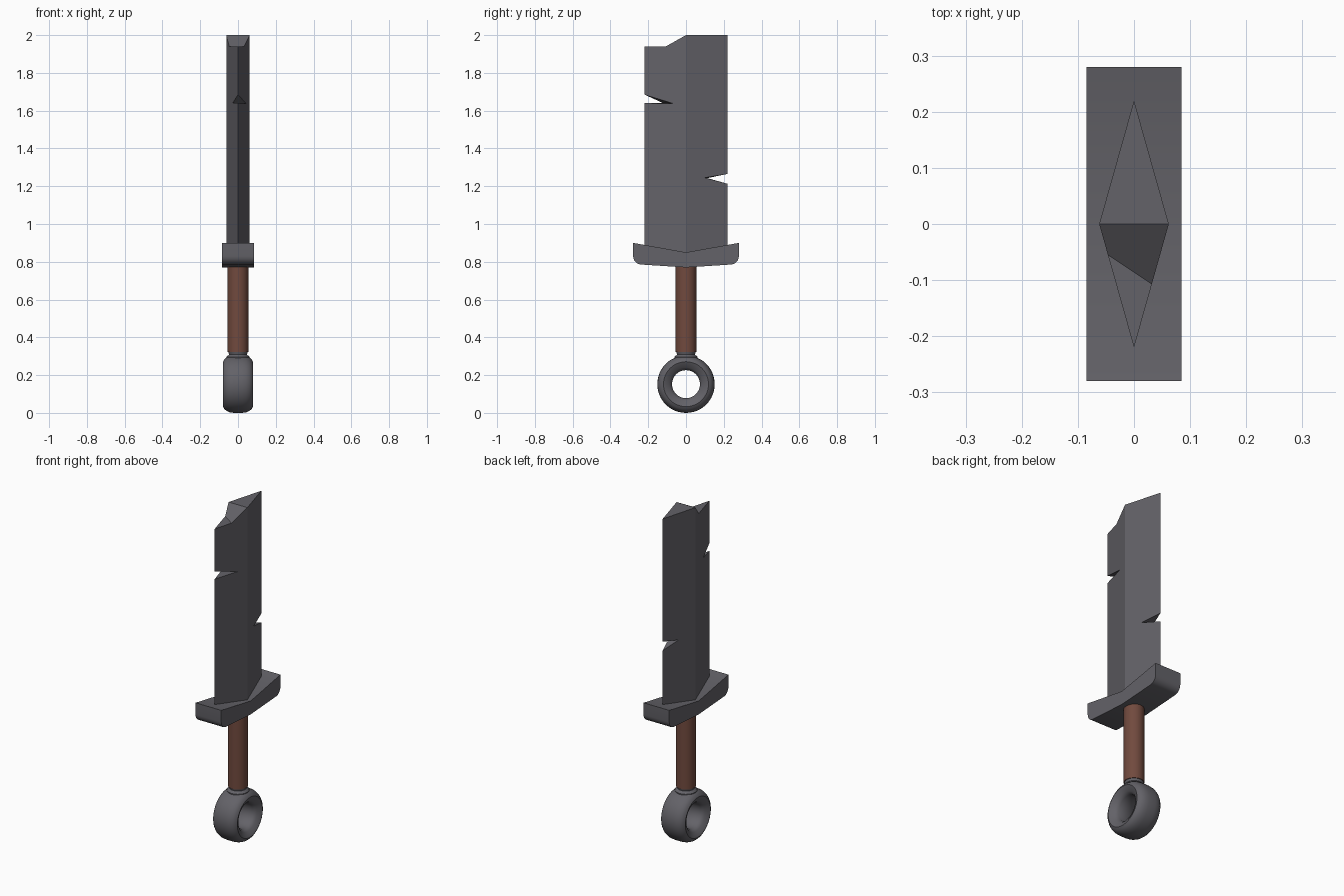
import bpy, bmesh, math
from mathutils import Vector

if "Cube" in bpy.data.objects:
    bpy.data.objects.remove(bpy.data.objects["Cube"])


def material(name, color):
    m = bpy.data.materials.new(name)
    m.diffuse_color = (*color, 1)
    m.use_nodes = True
    m.node_tree.nodes["Principled BSDF"].inputs["Base Color"].default_value = m.diffuse_color
    return m


STEEL = material("dark steel", (0.125, 0.122, 0.138))
LEATHER = material("brown leather", (0.165, 0.068, 0.048))


def finish(name, bm, mat, smooth=None):
    bmesh.ops.remove_doubles(bm, verts=bm.verts, dist=1e-5)
    bmesh.ops.recalc_face_normals(bm, faces=bm.faces)
    me = bpy.data.meshes.new(name)
    bm.to_mesh(me)
    bm.free()
    me.materials.append(mat)
    if smooth:
        me.shade_smooth()
        me.set_sharp_from_angle(angle=math.radians(smooth))
    ob = bpy.data.objects.new(name, me)
    bpy.context.collection.objects.link(ob)
    return ob


def lathe(name, profile, axis, center, steps, mat, closed=False, smooth=35):
    """Spin (along-axis, radius) points around the x or z axis."""
    bm = bmesh.new()
    rings = []
    for i in range(steps):
        a = 2 * math.pi * i / steps
        u, v = math.cos(a), math.sin(a)
        rings.append([bm.verts.new(Vector(center) + (
            Vector((h, r * u, r * v)) if axis == "x" else Vector((r * u, r * v, h))))
            for h, r in profile])
    n = len(profile)
    for i in range(steps):
        a, b = rings[i], rings[(i + 1) % steps]
        for j in range(n if closed else n - 1):
            k = (j + 1) % n
            bm.faces.new((a[j], b[j], b[k], a[k]))
    if not closed:
        bm.faces.new([r[0] for r in rings])
        bm.faces.new([r[-1] for r in rings])
    return finish(name, bm, mat, smooth)


# Blade: diamond section, with a chip in each edge and a broken tip
W, T, BASE = 0.22, 0.062, 0.82


def on_blade(side, y, z):
    return (side * T * (1 - abs(y) / W), y, z)


bm = bmesh.new()


def face(*pts):
    bm.faces.new([bm.verts.new(p) for p in pts])


front_chip = {1: (-0.065, 1.637), -1: (-0.125, 1.642)}
back_chip = {1: (0.10, 1.245), -1: (0.112, 1.243)}
tip_break = {1: (-0.107, 1.94), -1: (-0.055, 1.94)}
for s in (1, -1):
    face(*[on_blade(s, y, z) for y, z in (
        (0, BASE), (-W, BASE), (-W, 1.64), front_chip[s], (-W, 1.685),
        (-W, 1.94), tip_break[s], (0, 2))])
    face(*[on_blade(s, y, z) for y, z in (
        (0, BASE), (W, BASE), (W, 1.213), back_chip[s], (W, 1.265), (W, 2), (0, 2))])
for edge, z, inner in ((-W, 1.64, front_chip), (-W, 1.685, front_chip),
                       (W, 1.213, back_chip), (W, 1.265, back_chip),
                       (-W, 1.94, tip_break)):
    face((0, edge, z), on_blade(1, *inner[1]), on_blade(-1, *inner[-1]))
face(on_blade(1, *tip_break[1]), (T, 0, 2), (-T, 0, 2), on_blade(-1, *tip_break[-1]))
face((0, W, 2), (T, 0, 2), (-T, 0, 2))
face((0, -W, BASE), (T, 0, BASE), (0, W, BASE), (-T, 0, BASE))
finish("blade", bm, STEEL)

# Cross guard: shallow V profile with rounded lower corners
half = [(0.28, 0.9)]
for i in range(6):
    a = math.radians(-80 * i / 5)
    half.append((0.235 + 0.045 * math.cos(a), 0.83 + 0.045 * math.sin(a)))
outline = [(0, 0.85)] + half + [(0, 0.77)] + [(-y, z) for y, z in reversed(half)]
bm = bmesh.new()
f = bm.faces.new([bm.verts.new((-0.085, y, z)) for y, z in outline])
ext = bmesh.ops.extrude_face_region(bm, geom=[f])["geom"]
bmesh.ops.translate(bm, vec=(0.17, 0, 0),
                    verts=[g for g in ext if isinstance(g, bmesh.types.BMVert)])
# restore the starting cap if the extrusion consumed it
bmesh.ops.holes_fill(bm, edges=[e for e in bm.edges if e.is_boundary], sides=0)
finish("guard", bm, STEEL, 25)

# Grip and the collar below it
lathe("grip", [(0.322, 0.055), (0.80, 0.055)], "z", (0, 0, 0), 32, LEATHER)
lathe("collar", [(0.265, 0.064), (0.297, 0.061), (0.309, 0.047), (0.325, 0.052)],
      "z", (0, 0, 0), 32, STEEL)

# Ring pommel: rounded outside, sharp side rim, chamfered hole
right = [(0.022, 0.152), (0.043, 0.149), (0.060, 0.142), (0.072, 0.132), (0.079, 0.119),
         (0.064, 0.088), (0.045, 0.074)]
lathe("ring_pommel", right + [(-x, r) for x, r in reversed(right)],
      "x", (0, 0, 0.152), 48, STEEL, closed=True, smooth=40)
